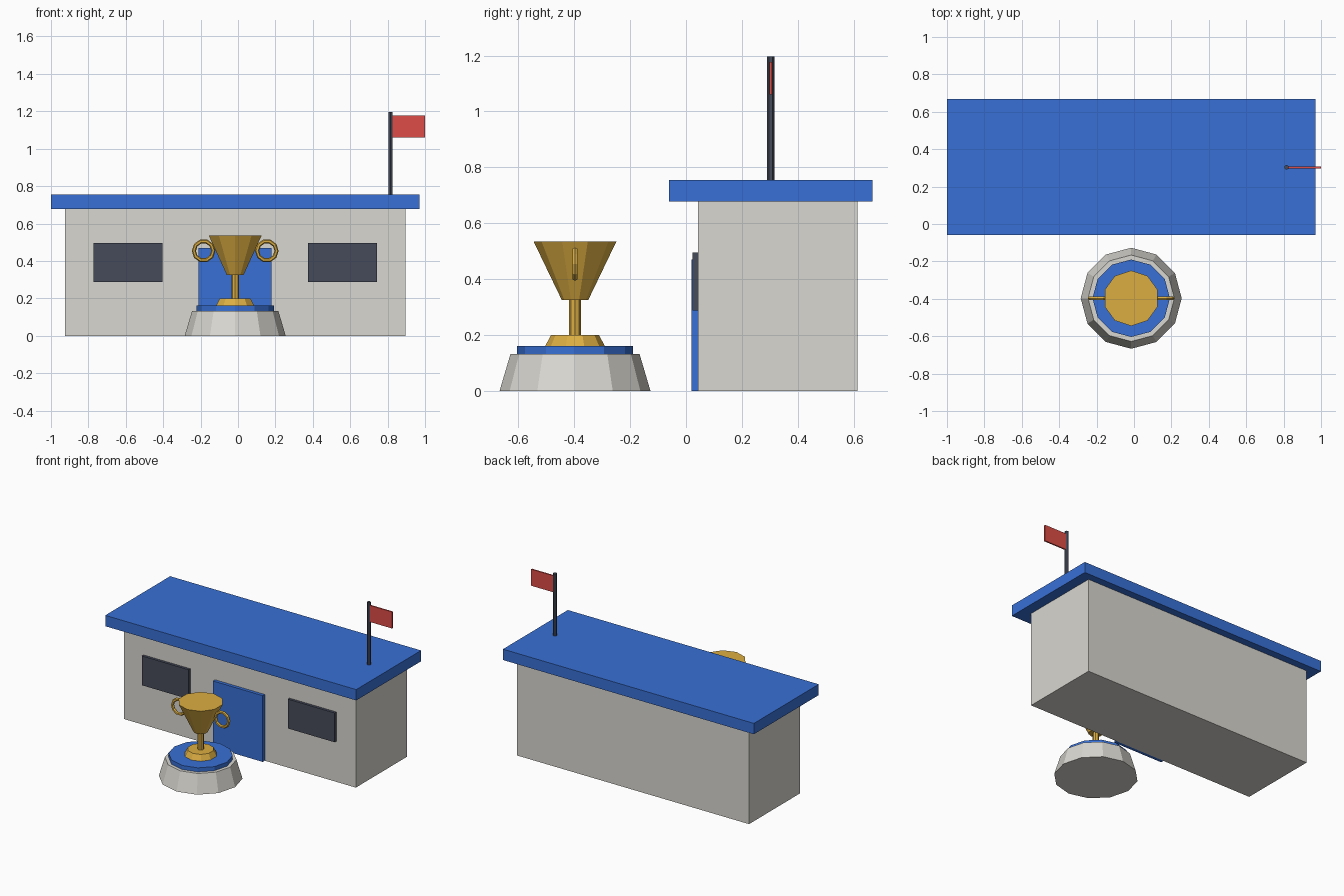
import bpy
import math

if "Cube" in bpy.data.objects:
    bpy.data.objects.remove(bpy.data.objects["Cube"])


def material(name, rgb):
    """Flat colour given as 0-255 sRGB, stored linear."""
    lin = [((c / 255 + 0.055) / 1.055) ** 2.4 for c in rgb]
    m = bpy.data.materials.new(name)
    m.diffuse_color = (*lin, 1)
    m.use_nodes = True
    m.node_tree.nodes["Principled BSDF"].inputs["Base Color"].default_value = m.diffuse_color
    return m


stone = material("pale stone", (217, 215, 208))
blue = material("blue", (56, 112, 213))
gold = material("gold", (220, 174, 66))
dark = material("dark slate", (70, 74, 90))
red = material("red", (220, 76, 71))


def finish(name, mat):
    ob = bpy.context.object
    ob.name = name
    ob.data.materials.append(mat)
    return ob


def box(name, mat, x, y, z):
    """Box from (min, max) ranges on each axis."""
    bpy.ops.mesh.primitive_cube_add(size=1, location=[(a + b) / 2 for a, b in (x, y, z)])
    bpy.context.object.scale = [b - a for a, b in (x, y, z)]
    bpy.ops.object.transform_apply(location=False, rotation=False, scale=True)
    return finish(name, mat)


def tapered(name, mat, sides, r1, r2, z1, z2, xy):
    """Capped cone section standing between two heights."""
    bpy.ops.mesh.primitive_cone_add(vertices=sides, radius1=r1, radius2=r2, depth=z2 - z1,
                                    location=(*xy, (z1 + z2) / 2))
    return finish(name, mat)


CX = -0.015

# Building
box("walls", stone, (-0.925, 0.895), (0.043, 0.614), (0, 0.68))
box("roof", blue, (-1.0, 0.97), (-0.06, 0.667), (0.678, 0.755))
box("door", blue, (CX - 0.195, CX + 0.195), (0.02, 0.05), (0, 0.47))
for side, label in ((-1, "left"), (1, "right")):
    mid = CX + side * 0.573
    box(label + "_window", dark, (mid - 0.184, mid + 0.184), (0.024, 0.05), (0.288, 0.496))

# Flag
POLE = (0.816, 0.303)
tapered("flag_pole", dark, 6, 0.013, 0.013, 0.74, 1.197, POLE)
box("flag", red, (0.82, 1.0), (0.298, 0.308), (1.06, 1.177))

# Pedestal and trophy
T = (CX, -0.397)
tapered("pedestal", stone, 12, 0.27, 0.231, 0, 0.132, T)
tapered("pedestal_band", blue, 12, 0.207, 0.207, 0.13, 0.161, T)
tapered("trophy_foot", gold, 10, 0.107, 0.086, 0.16, 0.2, T)
tapered("trophy_stem", gold, 8, 0.021, 0.021, 0.195, 0.33, T)
tapered("trophy_cup", gold, 10, 0.047, 0.148, 0.325, 0.535, T)
for side, label in ((-1, "left"), (1, "right")):
    bpy.ops.mesh.primitive_torus_add(major_radius=0.052, minor_radius=0.011,
                                     major_segments=10, minor_segments=6,
                                     location=(CX + side * 0.169, T[1], 0.454),
                                     rotation=(math.pi / 2, 0, 0))
    finish(label + "_handle", gold)
